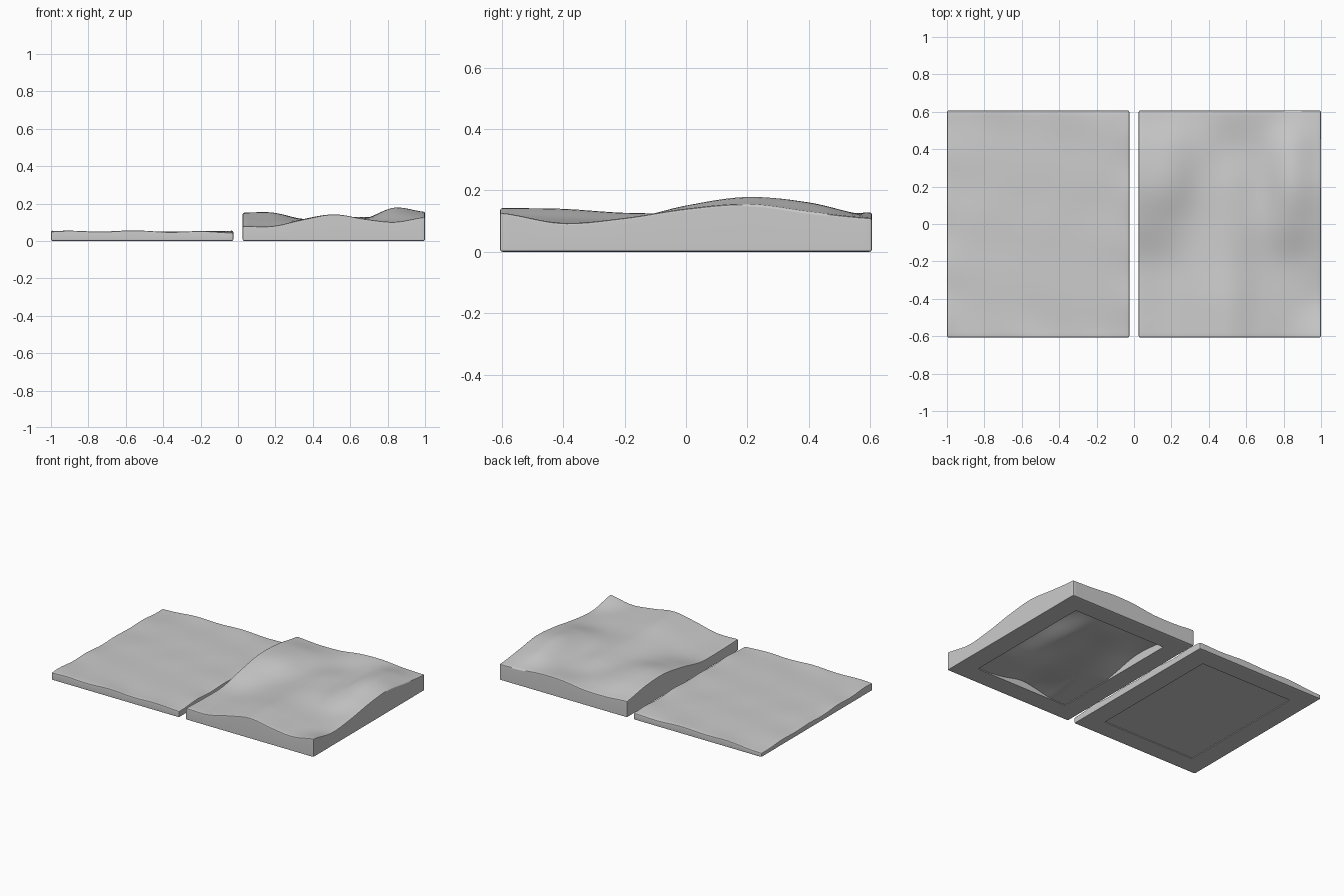
import bpy, bmesh, math

cube = bpy.data.objects.get("Cube")
if cube:
    bpy.data.objects.remove(cube, do_unlink=True)

WIDTH, DEPTH, RIM, SKIN = 0.975, 1.213, 0.135, 0.095
NX, NY = 36, 45

grey = bpy.data.materials.new("stone_grey")
grey.use_nodes = True
grey.diffuse_color = (0.6, 0.6, 0.6, 1)
grey.node_tree.nodes["Principled BSDF"].inputs["Base Color"].default_value = (0.6, 0.6, 0.6, 1)

# Hill heights in hundredths, rows run front to back, columns left to right
HILLS = [
    [8, 8, 11.5, 14.2, 11.8, 10.2, 12.8],
    [7.5, 7.8, 11.7, 14, 11, 9.8, 9.4],
    [7.8, 8, 11, 12.7, 10.5, 10.3, 11],
    [12, 11.3, 10.9, 12.5, 12, 15, 14],
    [15, 15, 11.6, 12.3, 12, 17.8, 15.5],
    [14.3, 14, 11.6, 10.8, 12, 16, 13],
    [11.3, 10.2, 10.4, 12.4, 12.8, 11.5, 11],
]


def spline(row, t):
    """Smooth curve through evenly spaced values, t from 0 to 1."""
    s = t * (len(row) - 1)
    i = min(int(s), len(row) - 2)
    f = s - i
    a, b, c, d = (row[max(0, min(len(row) - 1, i + k))] for k in (-1, 0, 1, 2))
    return b + 0.5 * f * (c - a + f * (2*a - 5*b + 4*c - d + f * (3*(b - c) + d - a)))


def hill_height(u, v):
    return spline([spline(row, u) for row in HILLS], v) / 100


def plain_height(u, v):
    # Ripples along the borders that fade inwards, with a dip to the back corner
    border = max(abs(2 * u - 1), abs(2 * v - 1)) ** 6
    ripple = math.sin(17 * u + 3 * math.sin(5 * v)) * math.cos(6 * v) + math.sin(25 * v + 4 * u)
    dip = 0.014 * (1 - u) ** 4 * math.sin(v * math.pi / 2) + 0.005 * v ** 6
    return 0.05 - dip + 0.0035 * ripple * (0.2 + 0.8 * border)


def stations(length, n):
    """Even steps, with the nearest ones moved onto the pocket border."""
    vals = [length * i / n for i in range(n + 1)]
    k = round(RIM / length * n)
    vals[k], vals[n - k] = RIM, length - RIM
    return vals, k


def build_tile(name, x0, height):
    xs, kx = stations(WIDTH, NX)
    ys, ky = stations(DEPTH, NY)
    bm = bmesh.new()

    def layer(z_of):
        return [[bm.verts.new((x0 + x, y - DEPTH / 2, z_of(x / WIDTH, y / DEPTH)))
                 for y in ys] for x in xs]

    def in_pocket(i, j):
        return kx <= i < NX - kx and ky <= j < NY - ky

    top = layer(height)
    base = layer(lambda u, v: 0)
    roof = layer(lambda u, v: max(0.005, height(u, v) - SKIN))

    # Terrain, flat underside rim and pocket ceiling
    for i in range(NX):
        for j in range(NY):
            ring = [(i, j), (i + 1, j), (i + 1, j + 1), (i, j + 1)]
            bm.faces.new([top[a][b] for a, b in ring])
            under = roof if in_pocket(i, j) else base
            bm.faces.new([under[a][b] for a, b in reversed(ring)])

    # Outer sides and pocket walls
    def walls(upper, lower, i0, i1, j0, j1):
        path = ([(i, j0) for i in range(i0, i1)] + [(i1, j) for j in range(j0, j1)]
                + [(i, j1) for i in range(i1, i0, -1)] + [(i0, j) for j in range(j1, j0, -1)])
        for (a, b), (c, d) in zip(path, path[1:] + path[:1]):
            bm.faces.new((lower[a][b], lower[c][d], upper[c][d], upper[a][b]))

    walls(top, base, 0, NX, 0, NY)
    walls(base, roof, kx, NX - kx, ky, NY - ky)
    bmesh.ops.delete(bm, geom=[v for v in bm.verts if not v.link_faces], context='VERTS')
    bmesh.ops.recalc_face_normals(bm, faces=bm.faces)

    # Softened outer edges
    def outer(v):
        return (min(v.co.x - x0, x0 + WIDTH - v.co.x) < 1e-4
                or DEPTH / 2 - abs(v.co.y) < 1e-4)

    rim_edges = [e for e in bm.edges if all(outer(v) for v in e.verts)
                 and e.calc_face_angle(0) > 0.6]
    bmesh.ops.bevel(bm, geom=rim_edges, offset=0.008, segments=2, profile=0.5, affect='EDGES')

    mesh = bpy.data.meshes.new(name)
    bm.to_mesh(mesh)
    bm.free()
    mesh.materials.append(grey)
    obj = bpy.data.objects.new(name, mesh)
    bpy.context.collection.objects.link(obj)
    bpy.ops.object.select_all(action='DESELECT')
    obj.select_set(True)
    bpy.context.view_layer.objects.active = obj
    bpy.ops.object.shade_smooth_by_angle(angle=math.radians(40))
    # Keep the sides and terrain evenly shaded next to the softened edges
    weighted = obj.modifiers.new("weighted_normals", 'WEIGHTED_NORMAL')
    weighted.keep_sharp = True


build_tile("plain_terrain_tile", -1.0, plain_height)
build_tile("hilly_terrain_tile", 0.025, hill_height)
